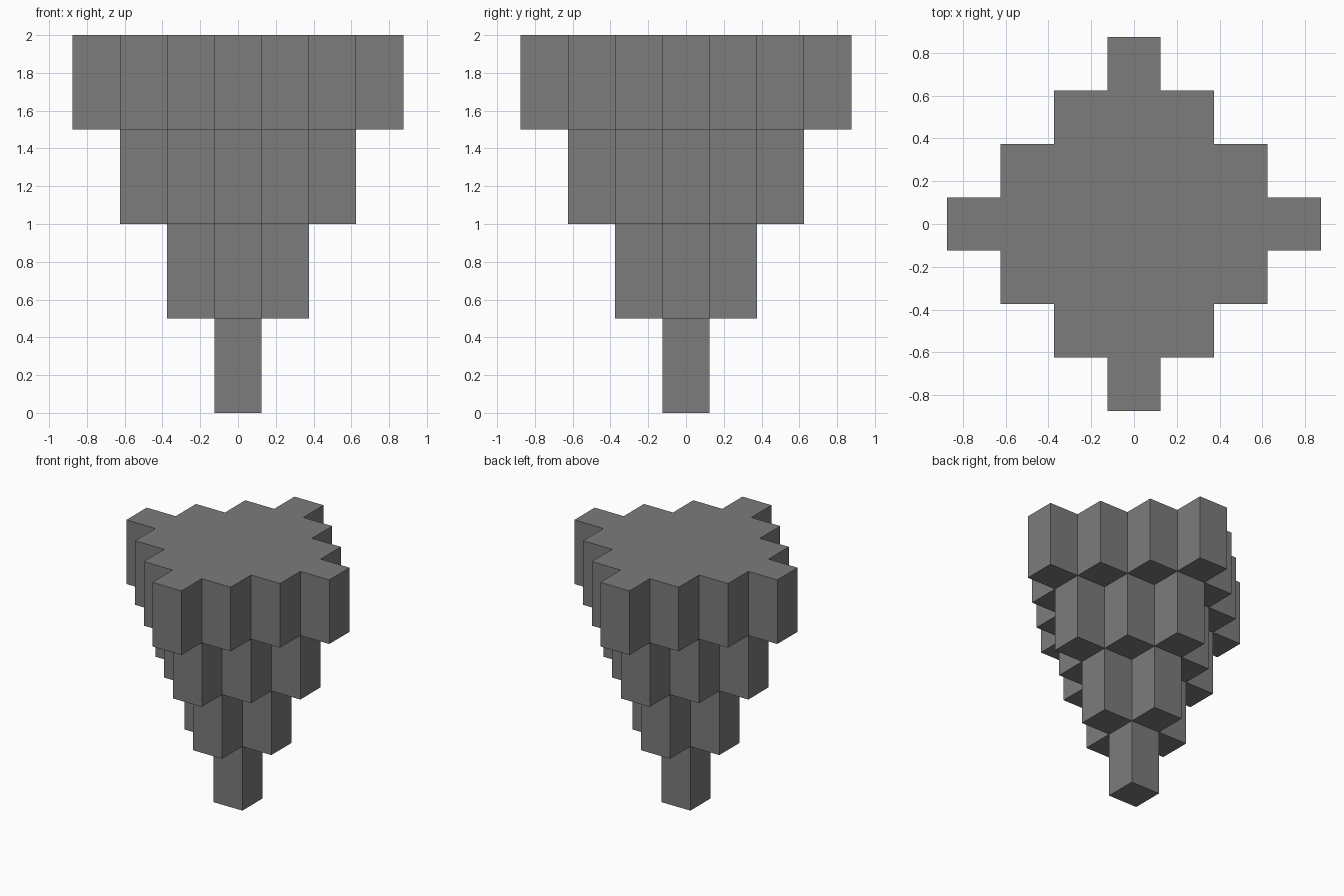
import bpy
import bmesh
import math
from mathutils import Vector

cube = bpy.data.objects.get("Cube")
if cube:
    bpy.data.objects.remove(cube, do_unlink=True)

CELL = Vector((0.25, 0.25, 0.5))   # size of one block
TIERS = 4

# Single grey material
grey = bpy.data.materials.new("mid_grey")
grey.use_nodes = True
colour = (0.2, 0.2, 0.2, 1)
grey.diffuse_color = colour
bsdf = next(n for n in grey.node_tree.nodes if n.type == 'BSDF_PRINCIPLED')
bsdf.inputs["Base Color"].default_value = colour

# Each tier is a diamond of blocks, one ring wider than the tier below
blocks = {(i, j, k)
          for k in range(TIERS)
          for i in range(-k, k + 1)
          for j in range(-k, k + 1)
          if abs(i) + abs(j) <= k}


def add_side(bm, block, axis, sign):
    """Add the face of a block that looks along the signed axis."""
    centre = Vector(block) + Vector((0, 0, 0.5))
    normal, u, v = Vector(), Vector(), Vector()
    normal[axis] = sign / 2
    u[(axis + 1) % 3] = 0.5
    v[(axis + 2) % 3] = sign / 2
    corners = (-u - v, u - v, u + v, v - u)
    bm.faces.new([bm.verts.new((centre + normal + c) * CELL) for c in corners])


# Outer skin only: a side is made where no block adjoins it
bm = bmesh.new()
for block in sorted(blocks):
    for axis in range(3):
        for sign in (-1, 1):
            beside = list(block)
            beside[axis] += sign
            if tuple(beside) not in blocks:
                add_side(bm, block, axis, sign)

# Weld the skin and merge the flat top into one face
bmesh.ops.remove_doubles(bm, verts=bm.verts[:], dist=0.001)
bmesh.ops.dissolve_limit(bm, angle_limit=math.radians(1),
                         verts=bm.verts[:], edges=bm.edges[:])
bmesh.ops.recalc_face_normals(bm, faces=bm.faces[:])

mesh = bpy.data.meshes.new("stepped_inverted_pyramid")
bm.to_mesh(mesh)
bm.free()
mesh.materials.append(grey)
pyramid = bpy.data.objects.new("stepped_inverted_pyramid", mesh)
bpy.context.collection.objects.link(pyramid)
